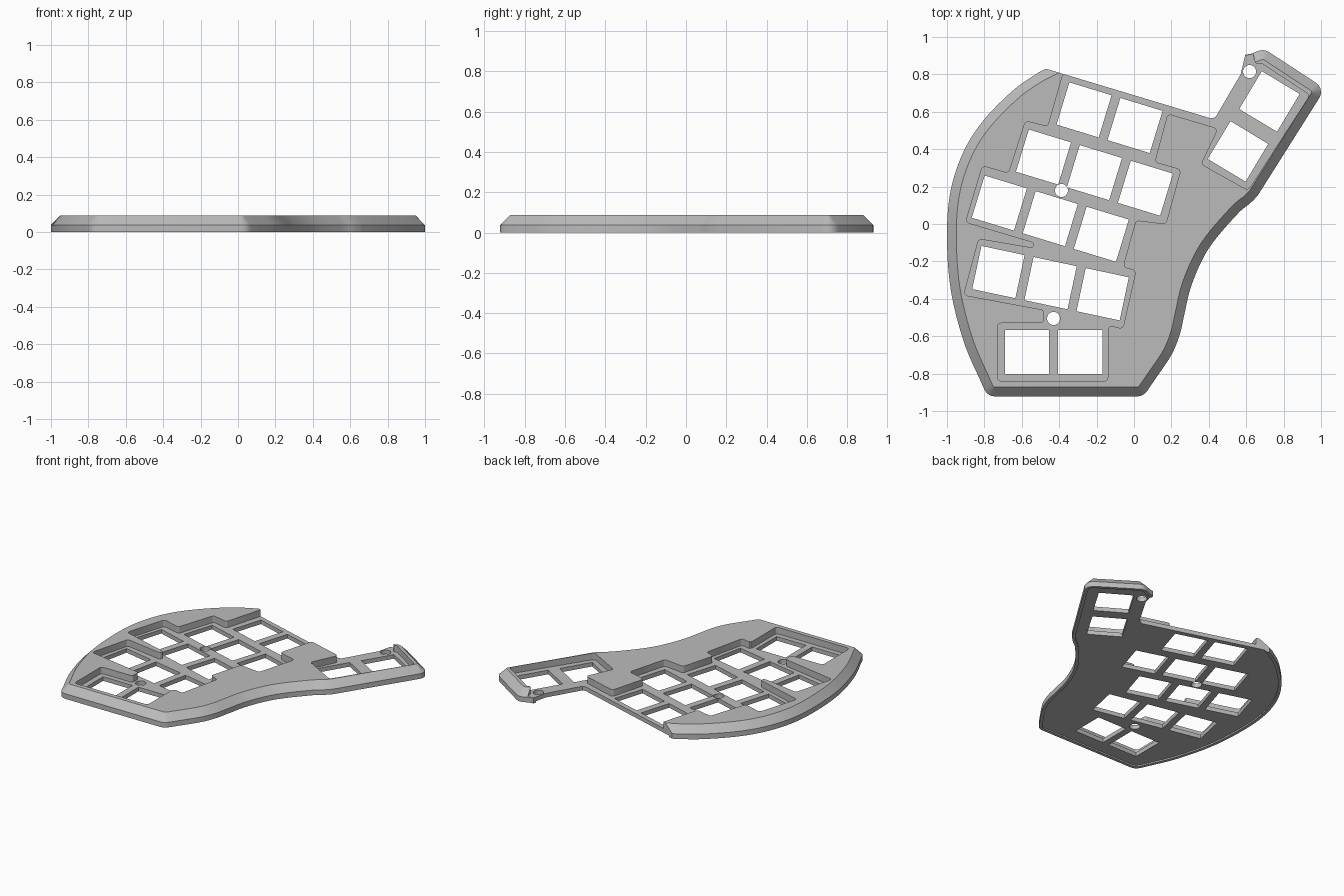
import bpy
from math import radians, tan
from mathutils import Vector, Matrix
from mathutils.geometry import interpolate_bezier

if "Cube" in bpy.data.objects:
    bpy.data.objects.remove(bpy.data.objects["Cube"])

HEIGHT, SHOULDER, PLATE_TOP, PLATE_BOTTOM = 0.088, 0.037, 0.04, 0.01
KEY = 0.236

grey = bpy.data.materials.new("case grey")
grey.use_nodes = True
grey.diffuse_color = (0.5, 0.5, 0.5, 1)
grey.node_tree.nodes["Principled BSDF"].inputs["Base Color"].default_value = (0.5, 0.5, 0.5, 1)


def bezier(a, h1, h2, b, count):
    return [v.to_2d() for v in interpolate_bezier(a.to_3d(), h1.to_3d(), h2.to_3d(), b.to_3d(), count)]


def smooth_path(points, steps=6):
    """Smooth curve through the points."""
    p = [Vector(q) for q in points]
    out = []
    for i in range(len(p) - 1):
        a, b = p[i], p[i + 1]
        before = p[i - 1] if i else a
        after = p[i + 2] if i + 2 < len(p) else b
        out += bezier(a, a + (b - before) / 6, b - (after - a) / 6, b, steps + 1)[:-1]
    return out + [p[-1]]


def corner(before, at, after, radius, count=4):
    """Circular rounding of one corner."""
    c = Vector(at)
    back, ahead = Vector(before) - c, Vector(after) - c
    angle = (-back).angle(ahead)
    trim = radius * tan(angle / 2)
    a = c + back.normalized() * min(trim, back.length * 0.45)
    b = c + ahead.normalized() * min(trim, ahead.length * 0.45)
    pull = 4 / 3 * tan(angle / 4) / tan(angle / 2)
    return bezier(a, a.lerp(c, pull), b.lerp(c, pull), b, count)


def rounded(points, radius=0.02):
    """Polygon with all corners rounded."""
    n = len(points)
    return [v for i in range(n) for v in corner(points[i - 1], points[i], points[(i + 1) % n], radius)]


def inset(points, distances):
    """Move every edge of a counter-clockwise outline inward by its own distance."""
    out = []
    for i, c in enumerate(points):
        u = (c - points[i - 1]).normalized()
        v = (points[(i + 1) % len(points)] - c).normalized()
        du, dv = distances[i - 1], distances[i]
        turn = u.x * v.y - u.y * v.x
        if abs(turn) < 0.02:
            out.append(c + Vector((-u.y - v.y, u.x + v.x)).normalized() * (du + dv) / 2)
        else:
            out.append(c + (v * du - u * dv) / turn)
    return out


def loft(name, layers):
    """Closed solid through stacked outlines, each given as (points, z)."""
    n = len(layers[0][0])
    verts = [(p[0], p[1], z) for pts, z in layers for p in pts]
    faces = [tuple(reversed(range(n))), tuple(range(len(verts) - n, len(verts)))]
    for k in range(len(layers) - 1):
        for i in range(n):
            j = (i + 1) % n
            faces.append((k * n + i, k * n + j, k * n + n + j, k * n + n + i))
    mesh = bpy.data.meshes.new(name)
    mesh.from_pydata(verts, [], faces)
    mesh.materials.append(grey)
    obj = bpy.data.objects.new(name, mesh)
    bpy.context.collection.objects.link(obj)
    return obj


def cut(target, cutter):
    """Subtract the cutter and throw it away."""
    cutter.hide_render = True
    mod = target.modifiers.new("cut", 'BOOLEAN')
    mod.operation, mod.solver, mod.object = 'DIFFERENCE', 'MANIFOLD', cutter
    bpy.context.view_layer.objects.active = target
    bpy.ops.object.modifier_apply(modifier=mod.name)
    bpy.data.objects.remove(cutter)


# Outline, counter-clockwise: left arc, front, wavy right side, thumb tip, open back edge
left_arc = smooth_path([(-0.51, 0.81), (-0.64, 0.72), (-0.8, 0.56), (-0.91, 0.39), (-0.98, 0.18),
                        (-1, -0.06), (-0.98, -0.35), (-0.91, -0.63), (-0.82, -0.84)])
right_side = smooth_path([(0.12, -0.82), (0.2, -0.7), (0.245, -0.59), (0.27, -0.48), (0.31, -0.32),
                          (0.4, -0.13), (0.55, 0.05), (0.62, 0.11), (0.66, 0.15)])
front_left, front_right = (-0.784, -0.922), (0.05, -0.922)
thumb_right, thumb_back, thumb_end = (1.022, 0.723), (0.695, 0.937), (0.625, 0.91)
chamfered = left_arc + corner(left_arc[-1], front_left, front_right, 0.06) \
    + corner(front_left, front_right, right_side[0], 0.06) + right_side \
    + corner(right_side[-1], thumb_right, thumb_back, 0.06, 6) \
    + corner(thumb_right, thumb_back, thumb_end, 0.06) + [Vector(thumb_end)]
open_edge = [Vector(p) for p in [(0.595, 0.905), (0.57, 0.8), (0.45, 0.595),
                                 (0.435, 0.57), (0.41, 0.565), (-0.47, 0.83)]]
outline = chamfered + open_edge


def edge_values(closed, opened):
    return [closed] * len(chamfered) + [opened] * (len(open_edge) - 1) + [closed]


case = loft("keyboard_case", [(outline, 0), (outline, SHOULDER),
                              (inset(outline, edge_values(0.05, 0)), HEIGHT)])

# Sunken key bed, open towards the back
bed = [(-0.36, 0.87), (-0.46, 0.52), (-0.58, 0.55), (-0.67, 0.27), (-0.81, 0.31), (-0.9, 0.01),
       (-0.53, -0.1), (-0.54, -0.13), (-0.83, -0.08), (-0.91, -0.38), (-0.48, -0.46), (-0.48, -0.53),
       (-0.73, -0.53), (-0.73, -0.84), (-0.14, -0.84), (-0.14, -0.54), (-0.06, -0.56),
       (0.01, -0.25), (-0.06, -0.23), (0.01, 0.02), (0.17, 0), (0.25, 0.29), (0.11, 0.33),
       (0.18, 0.59), (0.45, 0.51), (0.36, 0.32), (0.61, 0.18), (0.94, 0.69), (0.68, 0.86),
       (0.65, 0.85), (0.62, 0.99), (0.5, 0.99), (0.38, 0.7), (0.3, 0.75)]
cut(case, loft("bed_cutter", [(rounded(bed), PLATE_TOP), (rounded(bed), HEIGHT + 0.1)]))

# Shallow underside recess leaving a thin lip
lip = inset(outline, edge_values(0.022, -0.01))
cut(case, loft("underside_cutter", [(lip, -0.1), (lip, PLATE_BOTTOM)]))

# Key openings: first centre, count in the row, tilt in degrees
rows = [((-0.267, 0.61), 2, -17), ((-0.484, 0.358), 3, -17), ((-0.72, 0.112), 3, -17),
        ((-0.725, -0.257), 3, -12), ((-0.572, -0.684), 2, 0),
        ((0.724, 0.655), 1, -31), ((0.556, 0.388), 1, -31)]
for start, count, tilt in rows:
    turn = Matrix.Rotation(radians(tilt), 2)
    for k in range(count):
        centre = Vector(start) + turn @ Vector((0.285 * k, 0))
        square = [centre + turn @ Vector((x * KEY / 2, y * KEY / 2))
                  for x, y in [(-1, -1), (1, -1), (1, 1), (-1, 1)]]
        cut(case, loft("key_cutter", [(square, -0.2), (square, 0.2)]))

# Screw holes
for x, y in [(-0.388, 0.179), (-0.43, -0.505), (0.618, 0.815)]:
    bpy.ops.mesh.primitive_cylinder_add(vertices=24, radius=0.035, depth=0.5, location=(x, y, 0))
    cut(case, bpy.context.object)

bpy.ops.object.select_all(action='DESELECT')
case.select_set(True)
bpy.context.view_layer.objects.active = case
bpy.ops.object.shade_smooth_by_angle(angle=radians(25))
